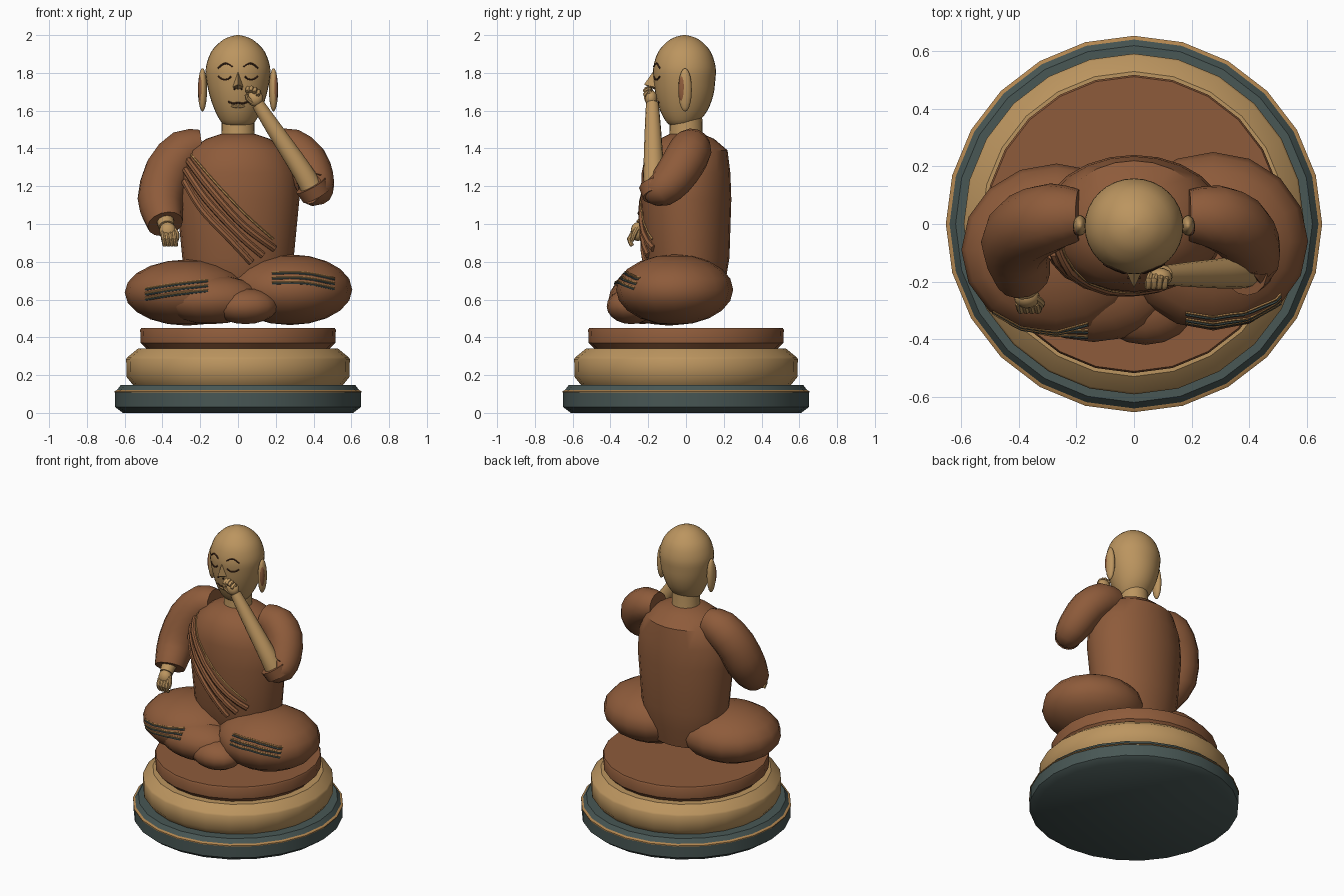
import bpy, math
from mathutils import Vector
from mathutils.bvhtree import BVHTree

if "Cube" in bpy.data.objects:
    bpy.data.objects.remove(bpy.data.objects["Cube"])


def material(name, rgb):
    m = bpy.data.materials.new(name)
    m.diffuse_color = (*rgb, 1)
    m.use_nodes = True
    m.node_tree.nodes["Principled BSDF"].inputs["Base Color"].default_value = m.diffuse_color
    return m


ROBE = material("robe brown", (0.27, 0.105, 0.043))
GOLD = material("skin gold", (0.50, 0.30, 0.115))
TEAL = material("dark teal", (0.065, 0.095, 0.09))
TRIM = material("trim gold", (0.45, 0.24, 0.08))
DARK = material("line brown", (0.06, 0.025, 0.012))


def build(name, verts, faces, mat):
    me = bpy.data.meshes.new(name)
    me.from_pydata([tuple(v) for v in verts], [], faces)
    me.materials.append(mat)
    ob = bpy.data.objects.new(name, me)
    bpy.context.collection.objects.link(ob)
    return ob


def skin_rings(name, rings, mat):
    """Join equal rings of points with quads and cap both ends."""
    n = len(rings[0])
    faces = [tuple(reversed(range(n)))]
    for r in range(len(rings) - 1):
        for i in range(n):
            j = (i + 1) % n
            faces.append((r * n + i, r * n + j, (r + 1) * n + j, (r + 1) * n + i))
    faces.append(tuple(range((len(rings) - 1) * n, len(rings) * n)))
    return build(name, [v for ring in rings for v in ring], faces, mat)


def spline(points, steps):
    """Catmull-Rom through tuples of any length."""
    p = [points[0]] + list(points) + [points[-1]]
    out = []
    for k in range(1, len(p) - 2):
        for s in range(steps):
            t = s / steps
            out.append(tuple(
                0.5 * (2 * b + (c - a) * t + (2 * a - 5 * b + 4 * c - d) * t * t
                       + (3 * b - a - 3 * c + d) * t ** 3)
                for a, b, c, d in zip(p[k - 1], p[k], p[k + 1], p[k + 2])))
    return out + [tuple(points[-1])]


def loft(name, profile, mat, sides=24, steps=1):
    """Stacked ellipses: (z, half width, half depth, centre y)."""
    rings = [[(rx * math.sin(2 * math.pi * i / sides),
               cy - ry * math.cos(2 * math.pi * i / sides), z) for i in range(sides)]
             for z, rx, ry, cy in (spline(profile, steps) if steps > 1 else profile)]
    return skin_rings(name, rings, mat)


def lathe(name, profile, mat, sides=24):
    return loft(name, [(z, r, r, 0) for r, z in profile], mat, sides)


def tube(name, path, mat, sides=12, steps=1):
    """Sweep a circle along points (x, y, z, radius)."""
    pts = spline(path, steps) if steps > 1 else path
    c = [Vector(p[:3]) for p in pts]
    rings, u = [], None
    for i, p in enumerate(pts):
        t = (c[min(i + 1, len(c) - 1)] - c[max(i - 1, 0)]).normalized()
        u = t.orthogonal() if u is None else u - t * u.dot(t)
        u.normalize()
        w = t.cross(u)
        rings.append([c[i] + (u * math.cos(a) + w * math.sin(a)) * p[3]
                      for a in (2 * math.pi * k / sides for k in range(sides))])
    return skin_rings(name, rings, mat)


def ellipsoid(name, centre, half, mat, seg=16, rows=10):
    bpy.ops.mesh.primitive_uv_sphere_add(segments=seg, ring_count=rows)
    ob = bpy.context.object
    ob.name = name
    for v in ob.data.vertices:
        v.co = Vector(centre) + Vector(v.co[k] * half[k] for k in range(3))
    ob.data.materials.append(mat)
    return ob


def surface_line(name, targets, pts, r, mat, steps=6, sides=6):
    """Thin tube through front-view points (x, z), laid on the front surface."""
    trees = [BVHTree.FromPolygons([v.co for v in o.data.vertices],
                                  [p.vertices for p in o.data.polygons]) for o in targets]
    path = []
    for x, z in spline(pts, steps):
        hits = [t.ray_cast(Vector((x, -3, z)), Vector((0, 1, 0)))[0] for t in trees]
        ys = [h.y for h in hits if h]
        if ys:
            path.append((x, min(ys), z, r))
    return tube(name, path, mat, sides)


# Round pedestal
lathe("pedestal_base", [(0.61, 0), (0.65, 0.03), (0.65, 0.11), (0.62, 0.148)], TEAL)
lathe("pedestal_trim", [(0.645, 0.106), (0.654, 0.108), (0.654, 0.114), (0.64, 0.122)], TRIM)
lathe("pedestal_drum", [(0.55, 0.14), (0.59, 0.19), (0.592, 0.285), (0.585, 0.295),
                        (0.53, 0.34)], GOLD)
lathe("seat", [(0.48, 0.335), (0.515, 0.37), (0.518, 0.44), (0.512, 0.45)], ROBE)

# Crossed legs
leg_l = ellipsoid("leg_left", (-0.27, -0.09, 0.637), (0.33, 0.30, 0.175), ROBE)
leg_r = ellipsoid("leg_right", (0.275, -0.06, 0.652), (0.33, 0.31, 0.187), ROBE)
shin = ellipsoid("crossed_shin", (-0.14, -0.23, 0.60), (0.27, 0.18, 0.13), ROBE)
ellipsoid("covered_foot", (0.04, -0.29, 0.565), (0.17, 0.13, 0.095), ROBE)

# Embroidered stripes on both legs
for side, top in (("left", [(-0.49, 0.66), (-0.33, 0.685), (-0.16, 0.705)]),
                  ("right", [(0.18, 0.745), (0.35, 0.745), (0.51, 0.715)])):
    for k in range(3):
        for dz, mat in ((0, TRIM), (-0.009, TEAL)):
            surface_line(f"leg_stripe_{side}_{k}", [leg_l, shin] if side == "left" else [leg_r],
                         [(x, z - 0.026 * k + dz) for x, z in top], 0.005, mat)

# Torso and neck
torso = loft("torso", [(0.57, 0.22, 0.16, 0.02), (0.70, 0.28, 0.20, 0.01),
                       (0.82, 0.295, 0.225, 0.005), (1.13, 0.325, 0.24, 0),
                       (1.27, 0.315, 0.235, 0), (1.39, 0.26, 0.215, 0.005),
                       (1.45, 0.17, 0.145, 0.005), (1.48, 0.08, 0.08, 0)], ROBE)
lathe("neck", [(0.092, 1.44), (0.088, 1.47), (0.085, 1.60)], GOLD)

# Sash: gold edge and sagging pleats
surface_line("sash_edge", [torso], [(-0.262, 1.385), (-0.125, 1.225), (0.035, 1.055),
                                    (0.185, 0.92)], 0.007, TRIM)
for k in range(3):
    d = 0.06 * k
    surface_line(f"sash_pleat_{k}", [torso],
                 [(-0.268 - 0.007 * k, 1.345 - d), (-0.15 - d * 0.3, 1.19 - d),
                  (0.02 - d * 0.3, 1.0 - d * 0.9), (0.19 - d, 0.87 - d * 0.6)],
                 0.02, ROBE, sides=8)

# Sleeves
tube("sleeve_left", [(-0.19, 0.03, 1.41, 0.09), (-0.28, 0.025, 1.385, 0.118),
                     (-0.37, -0.01, 1.28, 0.125), (-0.41, -0.07, 1.13, 0.122),
                     (-0.395, -0.15, 1.04, 0.105), (-0.385, -0.185, 1.00, 0.095)],
     ROBE, 14, 2)
tube("sleeve_right", [(0.19, 0.03, 1.41, 0.09), (0.28, 0.025, 1.395, 0.112),
                      (0.36, -0.01, 1.33, 0.115), (0.40, -0.07, 1.24, 0.108),
                      (0.41, -0.13, 1.185, 0.095), (0.385, -0.165, 1.185, 0.08)],
     ROBE, 14, 2)
tube("cuff_right", [(0.415, -0.15, 1.15, 0.08), (0.385, -0.162, 1.205, 0.088)], ROBE, 14)

# Forearms and hands
tube("forearm_left", [(-0.39, -0.17, 1.04, 0.05), (-0.378, -0.235, 0.985, 0.042)], GOLD)
ellipsoid("palm_left", (-0.372, -0.255, 0.96), (0.045, 0.038, 0.05), GOLD)
tube("forearm_right", [(0.40, -0.16, 1.17, 0.06), (0.34, -0.17, 1.28, 0.055),
                       (0.20, -0.175, 1.49, 0.044), (0.105, -0.178, 1.635, 0.034)], GOLD, 14, 3)
ellipsoid("palm_right", (0.09, -0.185, 1.665), (0.043, 0.033, 0.043), GOLD)
for k in range(4):
    x = -0.40 + 0.02 * k
    tube(f"finger_left_{k}", [(x, -0.275, 0.955, 0.013), (x + 0.006, -0.30, 0.92, 0.013),
                              (x + 0.012, -0.285, 0.885, 0.011)], GOLD, 8, 2)
    x, z = 0.052 + 0.019 * k, 1.70 + 0.006 * k - 0.004 * k * k
    tube(f"finger_right_{k}", [(x + 0.008, -0.175, z - 0.03, 0.012), (x, -0.195, z + 0.02, 0.013),
                               (x - 0.004, -0.22, z, 0.011)], GOLD, 8, 2)
tube("thumb_left", [(-0.345, -0.255, 0.98, 0.014), (-0.322, -0.275, 0.945, 0.013),
                    (-0.325, -0.285, 0.91, 0.01)], GOLD, 8, 2)
tube("thumb_right", [(0.075, -0.20, 1.645, 0.014), (0.05, -0.21, 1.665, 0.012),
                     (0.045, -0.215, 1.685, 0.01)], GOLD, 8, 2)

# Egg-shaped head and pointed nose
head = loft("head", [(1.515, 0.045, 0.04, -0.025), (1.535, 0.085, 0.08, -0.02),
                     (1.60, 0.122, 0.125, -0.012), (1.68, 0.15, 0.152, -0.008),
                     (1.76, 0.167, 0.163, -0.008), (1.83, 0.17, 0.165, -0.008),
                     (1.91, 0.143, 0.14, -0.008), (1.965, 0.093, 0.092, -0.008),
                     (1.99, 0.048, 0.048, -0.008), (2.0, 0.006, 0.006, -0.008)], GOLD, 32, 3)
build("nose", [(0, -0.165, 1.82), (-0.038, -0.145, 1.72), (0, -0.222, 1.738),
               (0.038, -0.145, 1.72), (0, -0.15, 1.705)],
      [(0, 1, 2), (0, 2, 3), (1, 4, 2), (4, 3, 2), (0, 3, 4, 1)], GOLD)

# Closed eyes, brows, nostrils and ears
for side, s in (("left", -1), ("right", 1)):
    surface_line(f"eyelid_{side}", [head], [(s * 0.036, 1.782), (s * 0.052, 1.768),
                                            (s * 0.07, 1.764), (s * 0.088, 1.769),
                                            (s * 0.104, 1.782)], 0.005, DARK, 3)
    surface_line(f"brow_{side}", [head], [(s * 0.03, 1.832), (s * 0.05, 1.846),
                                          (s * 0.075, 1.848), (s * 0.105, 1.825)], 0.005, DARK, 3)
    ellipsoid(f"nostril_{side}", (s * 0.018, -0.187, 1.715), (0.006, 0.005, 0.005), DARK, 8, 6)
    ellipsoid(f"ear_{side}", (s * 0.188, -0.005, 1.71), (0.024, 0.036, 0.115), GOLD)
    ellipsoid(f"ear_inner_{side}", (s * 0.196, -0.018, 1.715), (0.016, 0.022, 0.075), ROBE)

# Mouth: dark line with a pale lower lip
surface_line("mouth", [head], [(-0.052, 1.648), (-0.025, 1.638), (0.0, 1.642),
                               (0.025, 1.638), (0.052, 1.648)], 0.005, DARK, 3)
surface_line("lower_lip", [head], [(-0.035, 1.627), (0, 1.621), (0.035, 1.627)], 0.008, GOLD, 3)

# Smooth shading with crisp creases
bpy.ops.object.select_all(action='SELECT')
bpy.context.view_layer.objects.active = head
bpy.ops.object.shade_smooth_by_angle(angle=math.radians(38))
